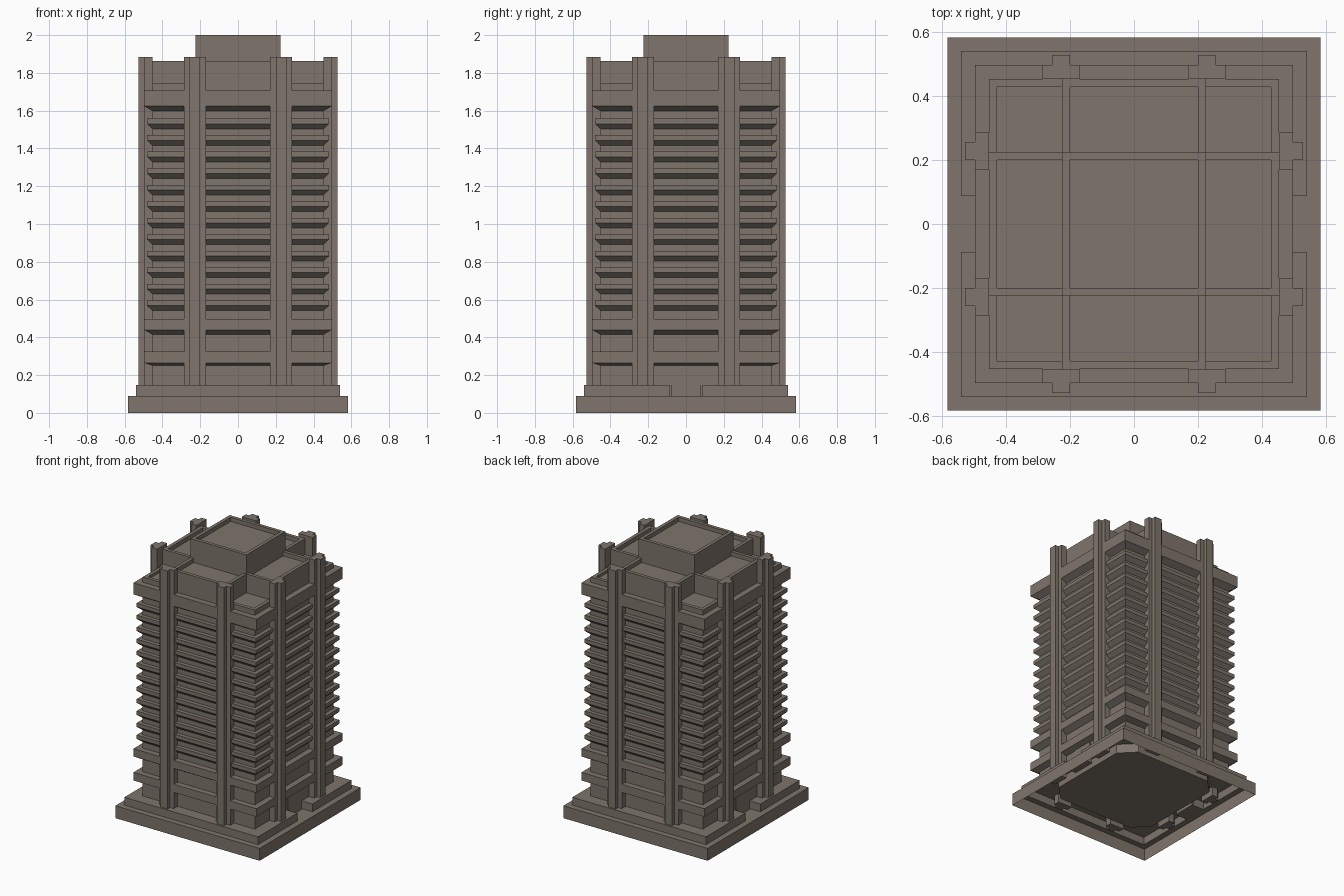
import bpy, bmesh
from math import pi
from mathutils import Matrix

cube = bpy.data.objects.get("Cube")
if cube:
    bpy.data.objects.remove(cube, do_unlink=True)

stone = bpy.data.materials.new("warm_grey_concrete")
stone.use_nodes = True
colour = (0.209, 0.178, 0.150, 1)
stone.diffuse_color = colour
stone.node_tree.nodes["Principled BSDF"].inputs["Base Color"].default_value = colour


def rect(x0, x1, y0, y1):
    return [(x0, y0), (x1, y0), (x1, y1), (x0, y1)]


def square(h):
    return rect(-h, h, -h, h)


def loft(name, rings, bottom=True, top=True, turns=0):
    """Skin a stack of matching (outline, z) rings, turned by quarter turns."""
    bm = bmesh.new()
    loops = [[bm.verts.new((x, y, z)) for x, y in outline] for outline, z in rings]
    for low, high in zip(loops, loops[1:]):
        n = len(low)
        for i in range(n):
            j = (i + 1) % n
            bm.faces.new((low[i], low[j], high[j], high[i]))
    if bottom:
        bm.faces.new(loops[0][::-1])
    if top:
        bm.faces.new(loops[-1])
    bm.transform(Matrix.Rotation(turns * pi / 2, 4, "Z"))
    mesh = bpy.data.meshes.new(name)
    bm.to_mesh(mesh)
    bm.free()
    mesh.materials.append(stone)
    obj = bpy.data.objects.new(name, mesh)
    bpy.context.collection.objects.link(obj)
    return obj


def walled_roof(name, outer, inner, z0, z1, depth, turns=0):
    """Block with a parapet round a sunken roof."""
    loft(name, [(outer, z0), (outer, z1), (inner, z1), (inner, z1 - depth)], turns=turns)


WALL, SLAB, LEDGE = 0.453, 0.497, 0.482
STEP_Z, BASE_Z, SLAB_TOP = 0.147, 0.09, 1.708

# Hollow plinth, open underneath
loft("plinth", [(square(0.583), 0), (square(0.583), BASE_Z), (square(0.54), BASE_Z)],
     bottom=False, top=False)

# Upper step with an entrance notch on each side
h, d, n = 0.54, 0.45, 0.0875
half = [(h, -h), (h, -n), (d, -n), (d, n), (h, n), (h, h)]
step = half + [(-x, -y) for x, y in half]
loft("upper_step", [(step, BASE_Z), (step, STEP_Z)], bottom=False)

# Core foot with chamfered corners, seen from underneath
w, c = 0.41, 0.305
foot = [(c, -w), (w, -c), (w, c), (c, w), (-c, w), (-w, c), (-w, -c), (-c, -w)]
loft("core_foot", [(foot, 0.08), (foot, STEP_Z)], top=False)

# Tower body: walls, deep slabs and a ledge on each storey
profile = [(WALL, STEP_Z)]


def add_floor(out, top, thick, slope):
    profile.extend([(WALL, top - thick - slope), (out, top - thick),
                    (out, top), (WALL, top)])


add_floor(SLAB, 0.324, 0.059, 0.015)
add_floor(SLAB, 0.497, 0.057, 0.026)
for storey in range(12):
    add_floor(LEDGE, 0.595 + storey * 0.0875, 0.027, 0.027)
add_floor(SLAB, SLAB_TOP, 0.083, 0.027)
loft("tower_body", [(square(r), z) for r, z in profile], bottom=False)

# Entrance floors and doors
for name, turns in (("left", 0), ("right", 2)):
    floor = rect(0.44, 0.541, -n, n)
    loft(name + "_entrance_floor", [(floor, BASE_Z - 0.003), (floor, BASE_Z)], turns=turns)
    door = rect(0.445, 0.458, -0.08, 0.08)
    loft(name + "_door", [(door, BASE_Z), (door, 0.255)], turns=turns)

# Stepped columns, two on each face
for turns in range(4):
    for side in (-1, 1):
        m = side * 0.228
        a, b = 0.0575, 0.028
        column = [(m - a, -SLAB), (m - b, -SLAB), (m - b, -0.527), (m + b, -0.527),
                  (m + b, -SLAB), (m + a, -SLAB), (m + a, -WALL), (m - a, -WALL)]
        loft("column", [(column, 0.08), (column, 1.885)], turns=turns)

# Roof: four arms, four lower corner terraces and the central penthouse
for turns in range(4):
    walled_roof("roof_arm", rect(-0.225, 0.225, 0.2, WALL), rect(-0.2, 0.2, 0.224, 0.427),
                SLAB_TOP, 1.862, 0.03, turns)
    walled_roof("corner_terrace", rect(0.2, WALL, 0.2, WALL), rect(0.224, 0.427, 0.224, 0.427),
                SLAB_TOP, 1.745, 0.02, turns)
walled_roof("penthouse", square(0.225), square(0.2), SLAB_TOP, 2.0, 0.03)
